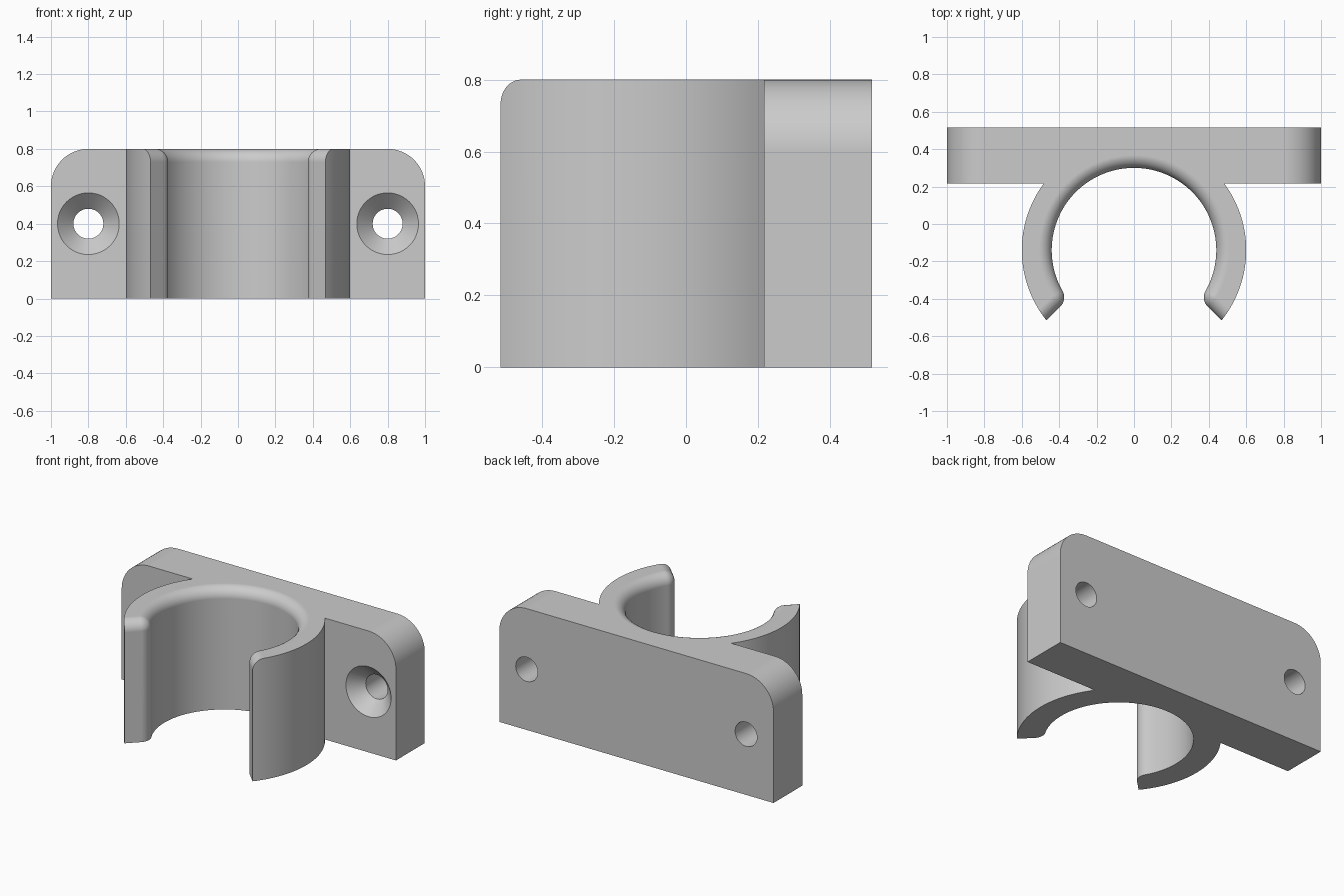
import bpy, bmesh, math
from math import sin, cos, pi, sqrt, atan2

cube = bpy.data.objects.get("Cube")
if cube:
    bpy.data.objects.remove(cube, do_unlink=True)

HEIGHT = 0.8
CY = -0.14                 # centre of the clip ring
R_IN, R_OUT = 0.44, 0.6
LIP, ROUND = 0.071, 0.07   # lip rounding and top edge rounding
PLATE_FRONT, PLATE_BACK = 0.217, 0.517

grey = bpy.data.materials.new("Plain grey")
grey.use_nodes = True
grey.diffuse_color = (0.6, 0.6, 0.6, 1)
grey.node_tree.nodes["Principled BSDF"].inputs["Base Color"].default_value = (0.6, 0.6, 0.6, 1)


def loft(name, rings):
    """Closed solid through rings that have equal point counts."""
    bm = bmesh.new()
    loops = [[bm.verts.new(p) for p in ring] for ring in rings]
    n = len(loops[0])
    for a, b in zip(loops, loops[1:]):
        for i in range(n):
            j = (i + 1) % n
            bm.faces.new((a[i], a[j], b[j], b[i]))
    bm.faces.new(loops[0][::-1])
    bm.faces.new(loops[-1])
    bmesh.ops.recalc_face_normals(bm, faces=bm.faces[:])
    mesh = bpy.data.meshes.new(name)
    bm.to_mesh(mesh)
    bm.free()
    mesh.materials.append(grey)
    obj = bpy.data.objects.new(name, mesh)
    bpy.context.collection.objects.link(obj)
    return obj


def arc(cx, cy, r, start, end, steps):
    angles = [start + (end - start) * i / steps for i in range(steps + 1)]
    return [(cx + r * cos(a), cy + r * sin(a)) for a in angles]


def combine(target, tool, operation):
    mod = target.modifiers.new("Combine", 'BOOLEAN')
    mod.operation, mod.solver, mod.object = operation, 'EXACT', tool
    bpy.context.view_layer.objects.active = target
    bpy.ops.object.modifier_apply(modifier=mod.name)
    bpy.data.objects.remove(tool, do_unlink=True)


def opening(d):
    """Clip opening outline, grown outward by d."""
    along_n = 0.065 + LIP
    along_m = sqrt((R_IN + LIP) ** 2 - along_n ** 2)
    fx, fy = (along_n + along_m) / sqrt(2), (along_n - along_m) / sqrt(2)
    turn = atan2(fy, fx)
    lip = arc(fx, fy, LIP - d, 1.25 * pi, turn + pi, 12)
    bore = arc(0, 0, R_IN + d, turn, pi / 2, 48)
    far = (lip[0][0] + 0.45, lip[0][1] - 0.45)
    half = [far] + lip + bore[1:]
    return half + [(-x, y) for x, y in half[-2::-1]]


# Mounting plate with two rounded top corners
outline = [(-1, 0), (1, 0)]
outline += arc(0.8, HEIGHT - 0.2, 0.2, 0, pi / 2, 16)
outline += arc(-0.8, HEIGHT - 0.2, 0.2, pi / 2, pi, 16)
clip = loft("pipe_clip", [[(x, y, z) for x, z in outline] for y in (PLATE_FRONT, PLATE_BACK)])

# Outer wall of the ring
wall = arc(0, CY, R_OUT, 0, 2 * pi, 128)[:-1]
combine(clip, loft("ring_wall", [[(x, y, z) for x, y in wall] for z in (0, HEIGHT)]), 'UNION')

# Bore and mouth, flaring at the top to round the inner edge
levels = [(0, -0.1)]
for i in range(11):
    a = i / 10 * pi / 2
    levels.append((ROUND * (1 - cos(a)), HEIGHT - ROUND + ROUND * sin(a)))
levels.append((ROUND, HEIGHT + 0.1))
combine(clip, loft("bore_cutter", [[(x, y + CY, z) for x, y in opening(d)] for d, z in levels]),
        'DIFFERENCE')

# Countersunk screw holes
sections = [(0.175, PLATE_FRONT - 0.01), (0.08, PLATE_FRONT + 0.085), (0.08, PLATE_BACK + 0.1)]
for side in (-1, 1):
    rings = [[(x, y, z) for x, z in arc(side * 0.8, 0.4, r, 0, 2 * pi, 48)[:-1]] for r, y in sections]
    combine(clip, loft("screw_cutter", rings), 'DIFFERENCE')

# Merge coplanar faces and shade
bm = bmesh.new()
bm.from_mesh(clip.data)
bmesh.ops.remove_doubles(bm, verts=bm.verts[:], dist=0.00005)
bmesh.ops.dissolve_limit(bm, angle_limit=math.radians(0.3), verts=bm.verts[:], edges=bm.edges[:])
bm.to_mesh(clip.data)
bm.free()
bpy.ops.object.select_all(action='DESELECT')
clip.select_set(True)
bpy.context.view_layer.objects.active = clip
bpy.ops.object.shade_smooth_by_angle(angle=math.radians(30))
weighted = clip.modifiers.new("Weighted normals", 'WEIGHTED_NORMAL')
weighted.keep_sharp = True
